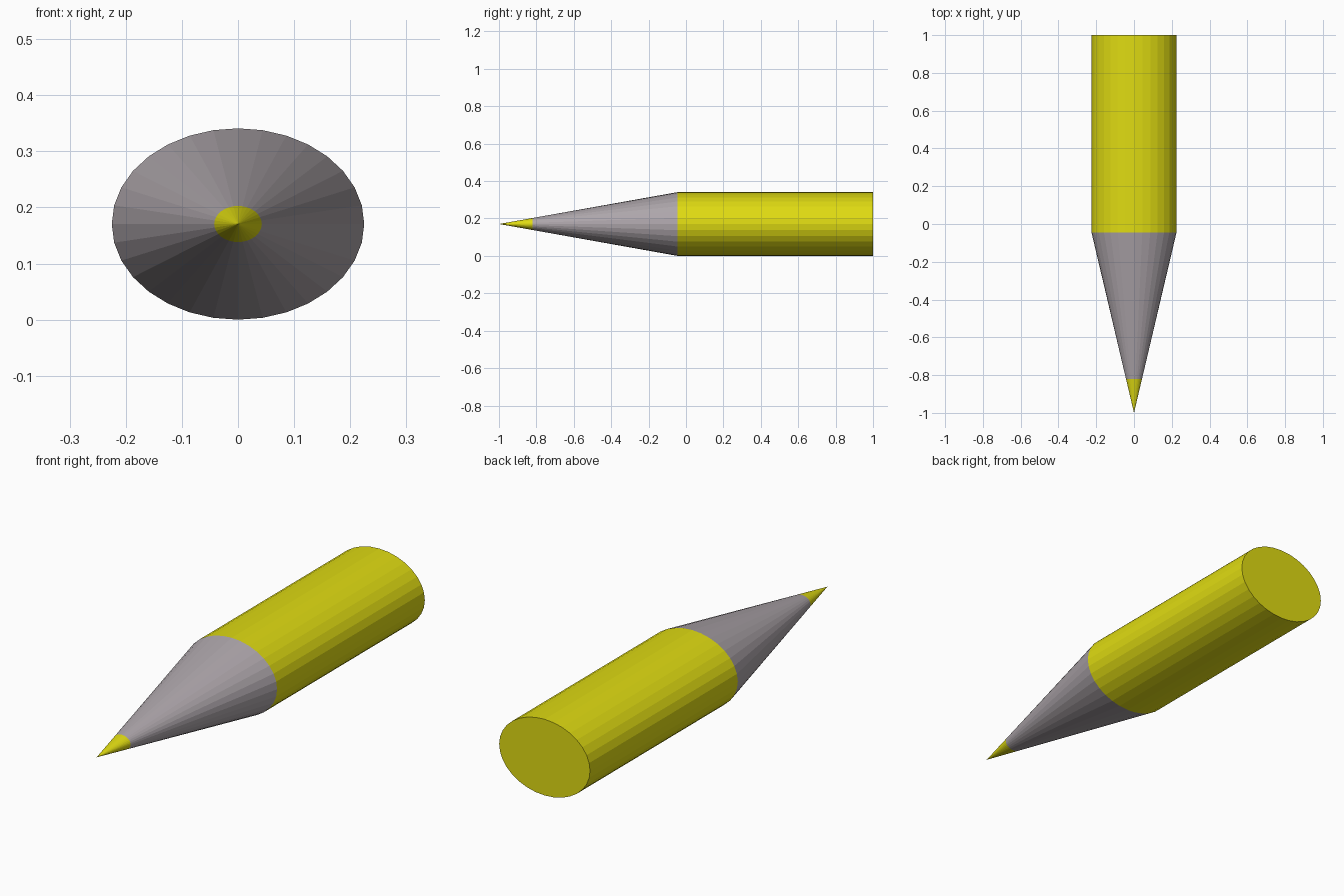
import bpy, bmesh, math

if "Cube" in bpy.data.objects:
    bpy.data.objects.remove(bpy.data.objects["Cube"])

SIDES = 32
RX, RZ, CZ = 0.225, 0.1705, 0.1705   # oval cross-section
SHOULDER, LEAD, POINT, END = -0.045, -0.82, -1.0, 1.0


def material(name, colour):
    m = bpy.data.materials.new(name)
    m.diffuse_color = (*colour, 1)
    m.use_nodes = True
    m.node_tree.nodes["Principled BSDF"].inputs["Base Color"].default_value = m.diffuse_color
    return m


yellow = material("yellow", (0.74, 0.71, 0.006))
grey = material("warm grey", (0.42, 0.38, 0.405))


def section(name, y0, s0, y1, s1, mat, cap_end=False):
    """Oval tube from y0 (scale s0) to y1 (scale s1); scale 0 makes a point."""
    bm = bmesh.new()

    def ring(y, s):
        return [bm.verts.new((RX * s * math.sin(2 * math.pi * i / SIDES), y,
                              CZ + RZ * s * math.cos(2 * math.pi * i / SIDES)))
                for i in range(SIDES)]

    back = ring(y1, s1)
    front = ring(y0, s0) if s0 else [bm.verts.new((0, y0, CZ))]
    for i in range(SIDES):
        j = (i + 1) % SIDES
        bm.faces.new([front[i], front[j], back[j], back[i]] if s0
                     else [front[0], back[j], back[i]])
    if cap_end:
        bm.faces.new(back)
    bmesh.ops.recalc_face_normals(bm, faces=bm.faces)
    # open tubes: make sure the normals face away from the axis
    f = bm.faces[:][0]
    c = f.calc_center_median()
    if f.normal.x * c.x + f.normal.z * (c.z - CZ) < 0:
        bmesh.ops.reverse_faces(bm, faces=bm.faces)
    me = bpy.data.meshes.new(name)
    bm.to_mesh(me)
    bm.free()
    me.materials.append(mat)
    ob = bpy.data.objects.new(name, me)
    bpy.context.collection.objects.link(ob)
    return ob


lead_scale = (LEAD - POINT) / (SHOULDER - POINT)

# Barrel, sharpened cone and coloured lead
section("barrel", SHOULDER, 1, END, 1, yellow, cap_end=True)
section("sharpened_cone", LEAD, lead_scale, SHOULDER, 1, grey)
section("lead_tip", POINT, 0, LEAD, lead_scale, yellow)
